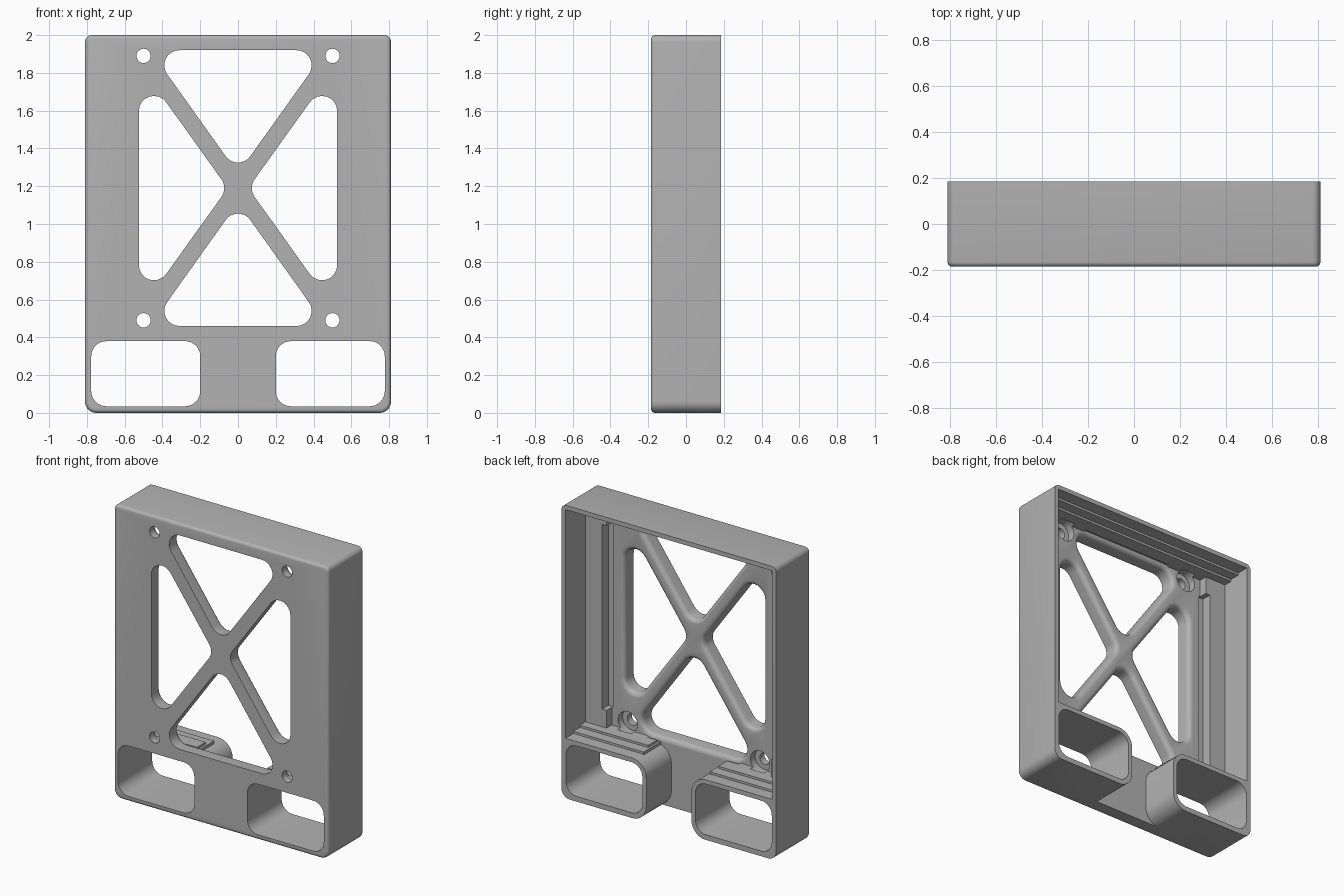
import bpy, bmesh, math

if "Cube" in bpy.data.objects:
    bpy.data.objects.remove(bpy.data.objects["Cube"])

BACK, FRONT = 0.185, -0.185
PLATE, LEDGE = -0.085, -0.03      # back faces of the front plate and side ledges
MID = 1.19                        # height of the centre of the cross brace


def outline(corners, offset=0.0, steps=8):
    """Rounded convex outline; corners are (x, z, radius), counter-clockwise."""
    pts, n = [], len(corners)
    for i, (x, z, r) in enumerate(corners):
        r += offset
        px, pz, pr = corners[i - 1]
        nx, nz, nr = corners[(i + 1) % n]

        def normal(ax, az, ar, bx, bz, br):
            d = math.hypot(bx - ax, bz - az)
            return math.atan2(bz - az, bx - ax) - math.pi / 2 + math.asin((ar - br) / d)
        a0 = normal(px, pz, pr, x, z, r - offset)
        a1 = normal(x, z, r - offset, nx, nz, nr)
        sweep = (a1 - a0) % (2 * math.pi)
        if r < 1e-5:
            pts.append((x, z))
            continue
        for k in range(steps + 1):
            a = a0 + sweep * k / steps
            pts.append((x + r * math.cos(a), z + r * math.sin(a)))
    return pts


def loft(name, corners, layers):
    """Solid through layers of (y, outline offset)."""
    bm = bmesh.new()
    rings = [[bm.verts.new((x, y, z)) for x, z in outline(corners, o)] for y, o in layers]
    n = len(rings[0])
    for a, b in zip(rings, rings[1:]):
        for i in range(n):
            bm.faces.new((a[i], a[(i + 1) % n], b[(i + 1) % n], b[i]))
    bm.faces.new(rings[0])
    bm.faces.new(rings[-1])
    bmesh.ops.recalc_face_normals(bm, faces=bm.faces)
    me = bpy.data.meshes.new(name)
    bm.to_mesh(me)
    bm.free()
    ob = bpy.data.objects.new(name, me)
    bpy.context.collection.objects.link(ob)
    return ob


def rect(x0, x1, z0, z1, r=0.0):
    return [(x0 + r, z0 + r, r), (x1 - r, z0 + r, r), (x1 - r, z1 - r, r), (x0 + r, z1 - r, r)]


def block(name, x0, x1, z0, z1, y0, y1, r=0.0):
    return loft(name, rect(x0, x1, z0, z1, r), [(y0, 0), (y1, 0)])


def cylinder(name, x, z, r, y0, y1):
    bm = [(x + r * math.cos(a), z + r * math.sin(a), 0.0)
          for a in (k * math.tau / 32 for k in range(32))]
    return loft(name, bm, [(y0, 0), (y1, 0)])


def combine(ob, tools, operation='DIFFERENCE'):
    for t in tools:
        m = ob.modifiers.new("cut", 'BOOLEAN')
        m.operation, m.solver, m.object = operation, 'EXACT', t
    bpy.context.view_layer.update()
    me = bpy.data.meshes.new_from_object(ob.evaluated_get(bpy.context.evaluated_depsgraph_get()))
    ob.modifiers.clear()
    ob.data = me
    for t in tools:
        bpy.data.objects.remove(t)
    return ob


# outer body with softened front edge
w = 0.81
body_corners = [(-w + .06, .06, .06), (w - .06, .06, .06),
                (w - .035, 2 - .035, .035), (-w + .035, 2 - .035, .035)]
front_round = [(FRONT + .02 - .02 * math.sin(a), -.02 + .02 * math.cos(a))
               for a in (math.radians(d) for d in (90, 67.5, 45, 22.5, 0))]
housing = loft("housing", body_corners, front_round + [(BACK, 0)])

# cavity from the back, kept clear of ledges, top steps and tubes
cavity = block("cavity", -.78, .78, -.2, 1.97, PLATE, .4)
keep = [block("top_step", -.9, .9, 1.955, 2.1, -.3, .10),
        block("top_step_deep", -.9, .9, 1.94, 2.1, -.31, .03)]
for s in (-1, 1):
    def side(x0, x1):
        return min(s * x0, s * x1), max(s * x0, s * x1)
    keep.append(block("side_ledge", *side(.62, .92), -.3, 2.2, -.32, LEDGE))
    tube = [(.28, .108, .11), (.93, .008, .01), (.93, .40, .01), (.28, .30, .11)]
    if s < 0:
        tube = [(-x, z, r) for x, z, r in reversed(tube)]
    keep.append(loft("tube", tube, [(-.33, 0), (.5, 0)]))
    keep.append(block("tube_step", *side(.25, .94), .3, .425, -.34, .10))
    keep.append(block("tube_step_deep", *side(.265, .95), .29, .44, -.35, .03))
combine(cavity, keep)
cutters = [cavity]

# windows of the cross brace, rounded over on the back side
fillet = [(PLATE - .03 + .03 * math.sin(a), .03 - .03 * math.cos(a))
          for a in (math.radians(d) for d in (0, 22.5, 45, 67.5, 90))]
layers = [(-.4, 0)] + fillet + [(PLATE + .02, .03)]
R = .08
windows = [[(-.31, 1.84, R), (0, 1.405, R), (.31, 1.84, R)],
           [(-.31, .54, R), (.31, .54, R), (0, .975, R)],
           [(.445, MID - .408, R), (.445, MID + .408, R), (.153, MID, R)],
           [(-.445, MID + .408, R), (-.445, MID - .408, R), (-.153, MID, R)]]
cutters += [loft("window", c, layers) for c in windows]

for s in (-1, 1):
    # long slots beside the ledges, and tube openings
    x0, x1 = sorted((s * .61, s * .655))
    cutters.append(block("slot", x0, x1, .56, 1.82, -.10, .05))
    x0, x1 = sorted((s * .20, s * .777))
    cutters.append(block("tube_opening", x0, x1, .035, .38, -.5, .5, .08))
    # screw holes with counterbores
    for z in (.49, 1.89):
        cutters.append(cylinder("screw_hole", s * .5, z, .038, -.45, 0))
        cutters.append(cylinder("counterbore", s * .5, z, .073, -.135, -.05))
combine(housing, cutters)

grey = bpy.data.materials.new("plain grey")
grey.diffuse_color = (.45, .45, .45, 1)
grey.use_nodes = True
grey.node_tree.nodes["Principled BSDF"].inputs["Base Color"].default_value = grey.diffuse_color
housing.data.materials.clear()
housing.data.materials.append(grey)
for p in housing.data.polygons:
    p.material_index = 0

bpy.ops.object.select_all(action='DESELECT')
housing.select_set(True)
bpy.context.view_layer.objects.active = housing
bpy.ops.object.shade_smooth_by_angle(angle=math.radians(30))
